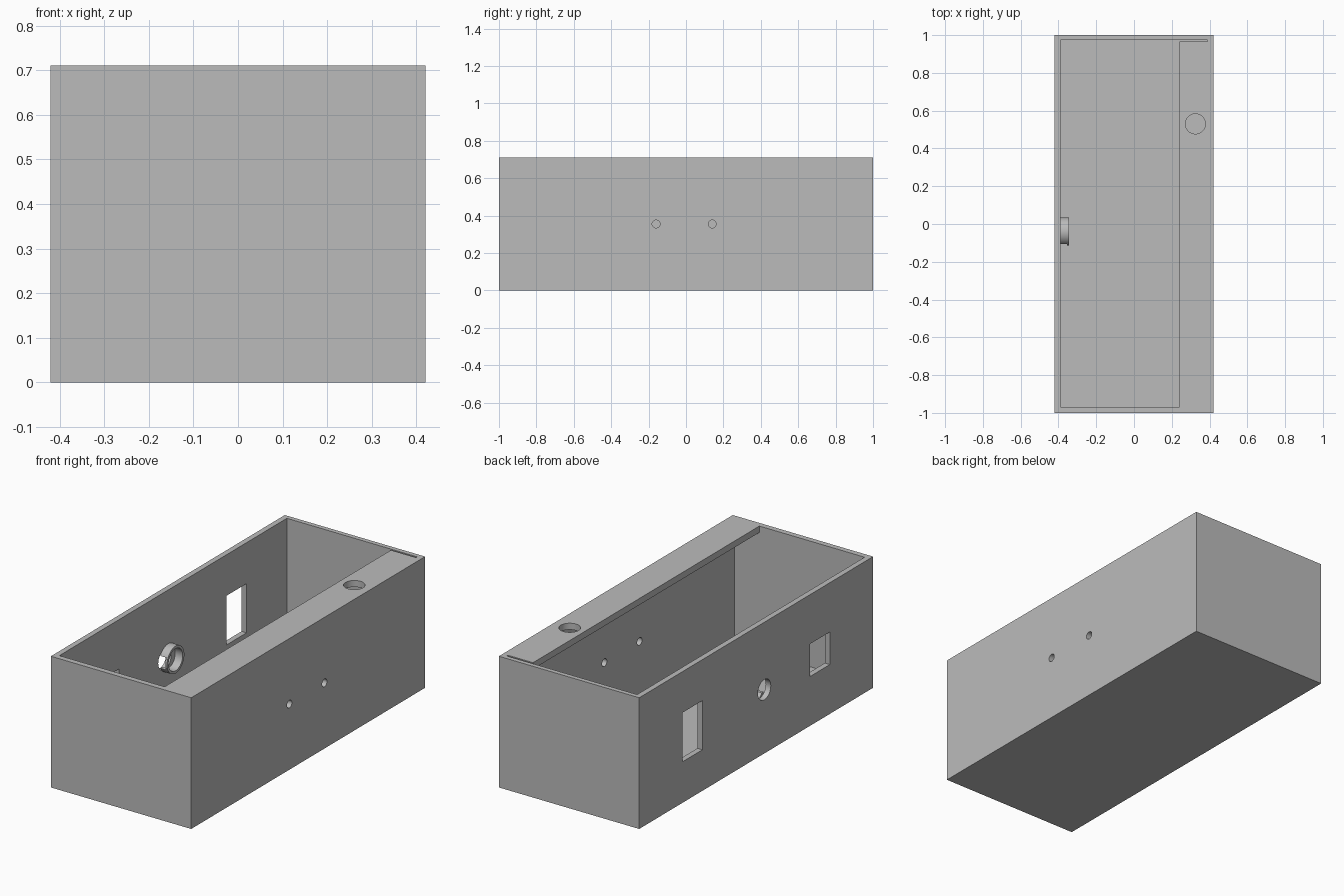
import bpy
from math import pi

cube = bpy.data.objects.get("Cube")
if cube:
    bpy.data.objects.remove(cube, do_unlink=True)

grey = bpy.data.materials.new("plain grey")
grey.use_nodes = True
colour = (0.5, 0.5, 0.5, 1)
grey.diffuse_color = colour
grey.node_tree.nodes["Principled BSDF"].inputs["Base Color"].default_value = colour


def box(name, lo, hi):
    """Box between two opposite corners."""
    bpy.ops.mesh.primitive_cube_add(size=1, location=[(a + b) / 2 for a, b in zip(lo, hi)])
    ob = bpy.context.object
    ob.name = name
    ob.scale = [b - a for a, b in zip(lo, hi)]
    bpy.ops.object.transform_apply(location=True, rotation=True, scale=True)
    ob.data.materials.append(grey)
    return ob


def rod(name, centre, radius, length, axis="X"):
    """Cylinder along X or Z."""
    bpy.ops.mesh.primitive_cylinder_add(
        vertices=48, radius=radius, depth=length, location=centre,
        rotation=(0, pi / 2 if axis == "X" else 0, 0))
    ob = bpy.context.object
    ob.name = name
    bpy.ops.object.transform_apply(location=True, rotation=True, scale=True)
    ob.data.materials.append(grey)
    return ob


def cut(target, cutter):
    """Subtract the cutter and discard it."""
    cutter.hide_render = True
    mod = target.modifiers.new("cut", "BOOLEAN")
    mod.operation, mod.solver, mod.object = "DIFFERENCE", "EXACT", cutter
    bpy.context.view_layer.objects.active = target
    bpy.ops.object.modifier_apply(modifier=mod.name)
    bpy.data.objects.remove(cutter, do_unlink=True)


W, H, T = 0.42, 0.71, 0.03      # half width, height, wall thickness
SHELF_Z, SHELF_X = 0.675, 0.24  # underside and inner edge of the top shelf
MID = 0.355

# Housing with an open top and a shelf along its left side
housing = box("housing", (-W, -1, 0), (W, 1, H))
cut(housing, box("cavity", (-W + T, -0.97, T), (W - T, 0.975, SHELF_Z)))
cut(housing, box("opening", (-W + T, -0.97, SHELF_Z - 0.1), (SHELF_X, 0.975, H + 0.1)))
cut(housing, box("shelf_gap", (SHELF_X - 0.1, 0.965, SHELF_Z - 0.1), (W - T, 0.975, H + 0.1)))

# Round hole in the shelf and two small holes in the left wall
cut(housing, rod("shelf_hole", (0.325, 0.53, H), 0.053, 0.2, "Z"))
for y in (-0.16, 0.14):
    cut(housing, rod("screw_hole", (W, y, MID), 0.021, 0.2))

# Windows and socket hole in the right wall
for y, half_height in ((0.545, 0.133), (-0.545, 0.088)):
    cut(housing, box("window", (-W - 0.1, y - 0.085, MID - half_height),
                     (-W + 0.1, y + 0.085, MID + half_height)))
cut(housing, rod("socket_hole", (-W, -0.07, 0.345), 0.055, 0.2))

# Collar inside the right wall, with a side slot
collar = rod("collar", (-0.368, -0.04, 0.345), 0.074, 0.046)
cut(collar, rod("collar_bore", (-0.368, -0.04, 0.345), 0.06, 0.2))
cut(collar, box("collar_slot", (-0.42, -0.2, 0.312), (-0.355, -0.06, 0.378)))

for ob in (housing, collar):
    bpy.ops.object.select_all(action="DESELECT")
    ob.select_set(True)
    bpy.context.view_layer.objects.active = ob
    bpy.ops.object.shade_smooth_by_angle(angle=pi / 6)
